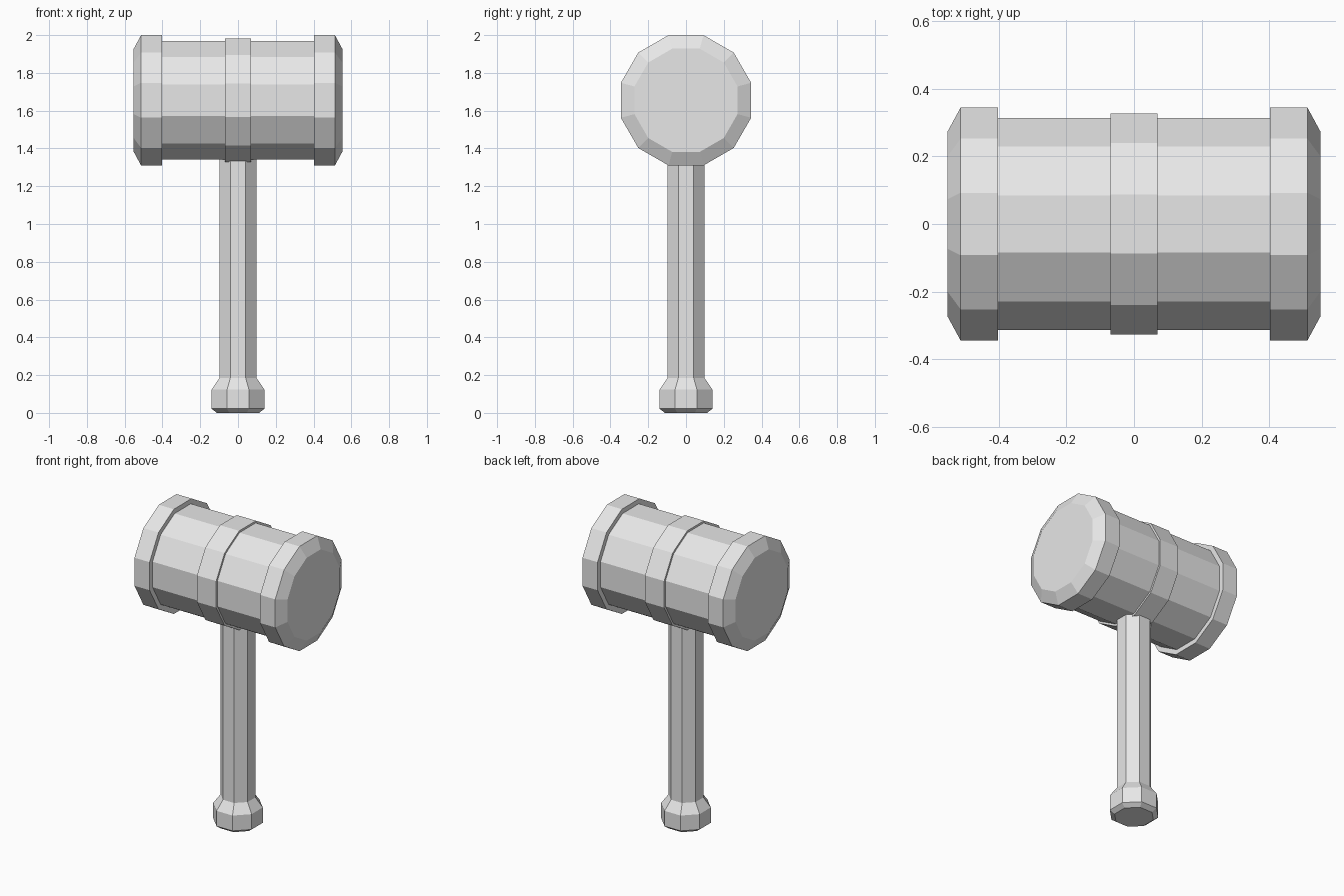
import bpy
import bmesh
import math
from mathutils import Matrix

if "Cube" in bpy.data.objects:
    bpy.data.objects.remove(bpy.data.objects["Cube"], do_unlink=True)

grey = bpy.data.materials.new("light_grey")
grey.use_nodes = True
grey.diffuse_color = (0.8, 0.8, 0.8, 1)
grey.node_tree.nodes["Principled BSDF"].inputs["Base Color"].default_value = (0.8, 0.8, 0.8, 1)

HEAD_Z = 1.655
# Turns a part from standing upright to lying along x at head height
HEAD_FRAME = Matrix.Translation((0, 0, HEAD_Z)) @ Matrix.Rotation(math.pi / 2, 4, 'Y')


def turned_part(name, profile, sides, frame=Matrix()):
    """Faceted solid from (height, flat-to-centre distance) rings, flats on the axes."""
    bm = bmesh.new()
    rings = []
    for height, flat in profile:
        radius = flat / math.cos(math.pi / sides)
        angles = [2 * math.pi * (i + 0.5) / sides for i in range(sides)]
        rings.append([bm.verts.new((radius * math.cos(a), radius * math.sin(a), height))
                      for a in angles])
    for low, high in zip(rings, rings[1:]):
        for i in range(sides):
            j = (i + 1) % sides
            bm.faces.new((low[i], low[j], high[j], high[i]))
    bm.faces.new(rings[0][::-1])
    bm.faces.new(rings[-1])
    bm.transform(frame)
    bmesh.ops.recalc_face_normals(bm, faces=bm.faces)
    mesh = bpy.data.meshes.new(name)
    bm.to_mesh(mesh)
    bm.free()
    mesh.materials.append(grey)
    obj = bpy.data.objects.new(name, mesh)
    bpy.context.collection.objects.link(obj)
    return obj


# Handle and its flared end
turned_part("handle", [(0.15, 0.098), (1.42, 0.098)], 8)
turned_part("pommel", [(0, 0.112), (0.022, 0.14), (0.123, 0.14), (0.185, 0.098)], 8)

# Hammer head: barrel, middle band and a bevelled cap on each end
turned_part("head_barrel", [(-0.42, 0.314), (0.42, 0.314)], 12, HEAD_FRAME)
turned_part("middle_band", [(-0.07, 0.327), (0.07, 0.327)], 12, HEAD_FRAME)
for side, name in ((1, "left_cap"), (-1, "right_cap")):
    cap = [(0.403, 0.345), (0.513, 0.345), (0.552, 0.273)]
    turned_part(name, [(side * x, flat) for x, flat in cap], 12, HEAD_FRAME)
